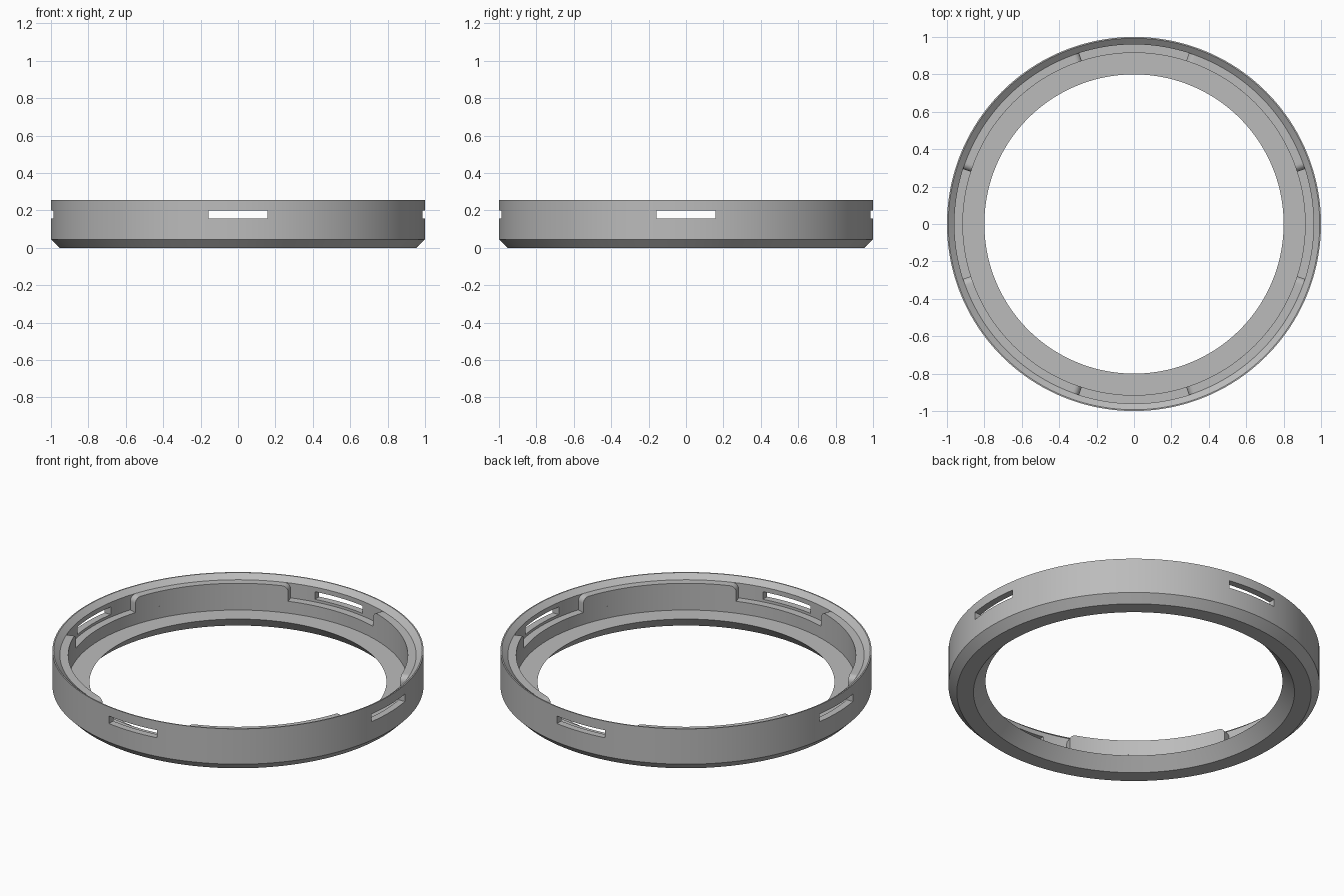
import bpy, bmesh
from math import sin, cos, pi, radians

SEGMENTS = 256
WALL_R, PAD_R = 0.96, 0.915
LEDGE_Z, PAD_TOP_Z = 0.14, 0.228

if "Cube" in bpy.data.objects:
    bpy.data.objects.remove(bpy.data.objects["Cube"], do_unlink=True)

grey = bpy.data.materials.new("mid grey")
grey.use_nodes = True
colour = (0.5, 0.5, 0.5, 1)
grey.diffuse_color = colour
grey.node_tree.nodes["Principled BSDF"].inputs["Base Color"].default_value = colour


def finish(bm, name):
    bmesh.ops.recalc_face_normals(bm, faces=bm.faces[:])
    mesh = bpy.data.meshes.new(name)
    bm.to_mesh(mesh)
    bm.free()
    mesh.materials.append(grey)
    obj = bpy.data.objects.new(name, mesh)
    bpy.context.collection.objects.link(obj)
    return obj


def select_only(obj):
    bpy.ops.object.select_all(action='DESELECT')
    obj.select_set(True)
    bpy.context.view_layer.objects.active = obj


def bridge(bm, loops, closed):
    """Join successive cross-sections with quads; cap the ends if open."""
    count = len(loops[0])
    for i in range(len(loops) if closed else len(loops) - 1):
        a, b = loops[i], loops[(i + 1) % len(loops)]
        for j in range(count):
            k = (j + 1) % count
            bm.faces.new((a[j], a[k], b[k], b[j]))
    if not closed:
        bm.faces.new(loops[0])
        bm.faces.new(loops[-1])


def section(bm, profile, angle):
    return [bm.verts.new((r * cos(angle), r * sin(angle), z)) for r, z in profile]


# Ring body: chamfered outside, bevelled rim, ledge, floor flange, conical opening
profile = [(0.955, 0), (1, 0.045), (1, 0.255), (0.993, 0.255),
           (WALL_R, PAD_TOP_Z), (WALL_R, LEDGE_Z), (PAD_R, LEDGE_Z),
           (PAD_R, 0.069), (0.80, 0.069), (0.865, 0)]
bm = bmesh.new()
bridge(bm, [section(bm, profile, 2 * pi * i / SEGMENTS) for i in range(SEGMENTS)], True)
ring = finish(bm, "ring_body")

# Four slots, cut by two long bars
bm = bmesh.new()
for size in ((0.314, 2.4, 0.045), (2.4, 0.314, 0.045)):
    bar = bmesh.ops.create_cube(bm, size=1)["verts"]
    bmesh.ops.scale(bm, vec=size, verts=bar)
    bmesh.ops.translate(bm, vec=(0, 0, 0.178), verts=bar)
cutter = finish(bm, "slot_cutter")
cutter.hide_render = True
cut = ring.modifiers.new("slots", 'BOOLEAN')
cut.operation, cut.solver, cut.use_self = 'DIFFERENCE', 'EXACT', True
cut.object = cutter
select_only(ring)
bpy.ops.object.modifier_apply(modifier=cut.name)
bpy.data.objects.remove(cutter, do_unlink=True)

# Raised wall pads between the slots, with rounded upper corners
half, fillet, steps = radians(27.2), 0.035, 8
corner = [(half - fillet * (1 - cos(t)) / PAD_R, PAD_TOP_Z - fillet * (1 - sin(t)))
          for t in (pi / 2 * i / steps for i in range(steps + 1))]
inner = corner[-1][0]
middle = [(inner * (1 - 2 * i / 40), PAD_TOP_Z) for i in range(1, 40)]
outline = corner + middle + [(-a, z) for a, z in reversed(corner)]
pads = []
for quarter in range(4):
    bm = bmesh.new()
    centre = pi / 4 + quarter * pi / 2
    loops = []
    for a, top in outline:
        shape = [(PAD_R, LEDGE_Z), (PAD_R, top), (WALL_R + 0.004, top), (WALL_R + 0.004, LEDGE_Z)]
        loops.append(section(bm, shape, centre + a))
    bridge(bm, loops, False)
    pads.append(finish(bm, f"wall_pad_{quarter + 1}"))

for obj in [ring] + pads:
    select_only(obj)
    bpy.ops.object.shade_smooth_by_angle(angle=radians(20))
